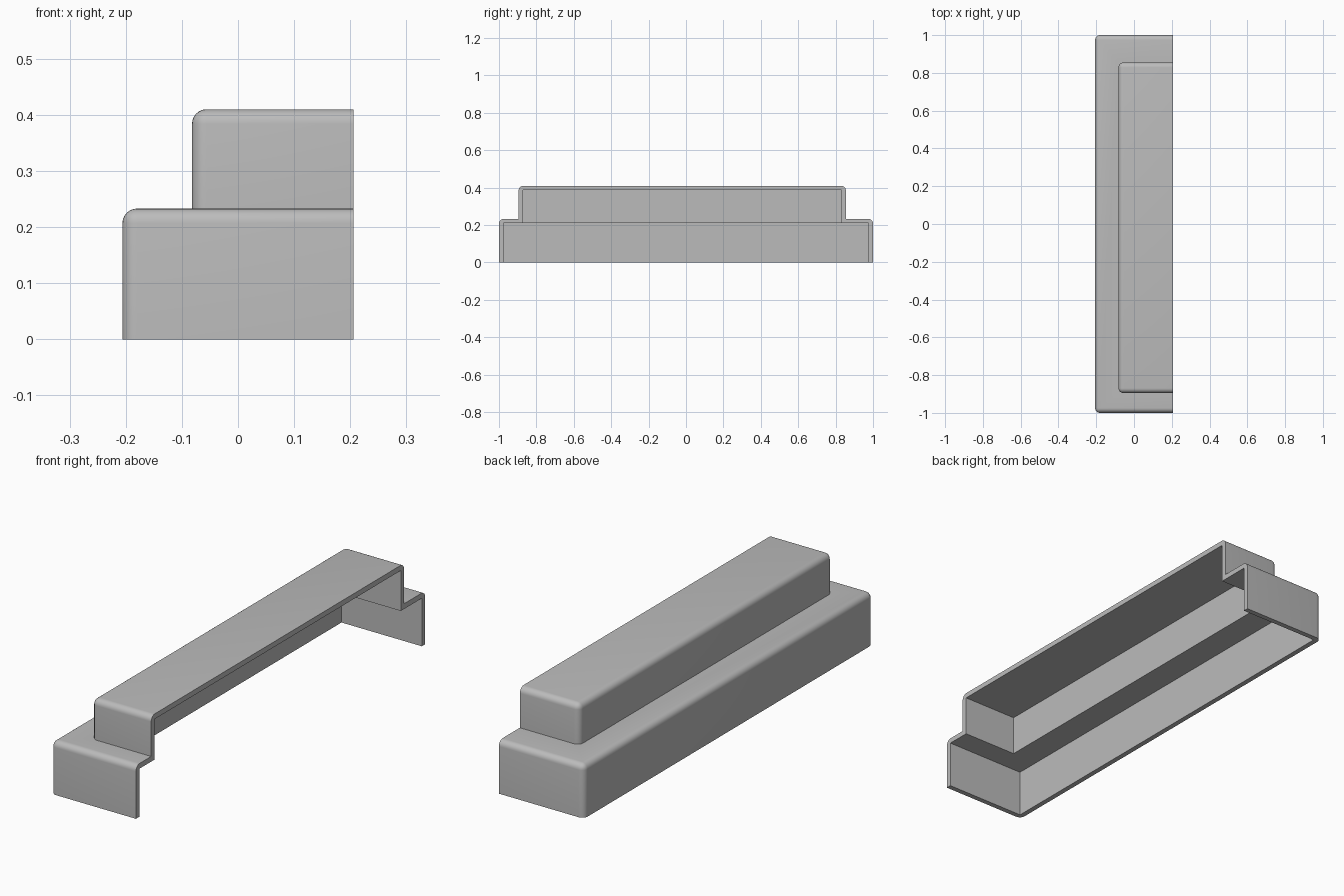
import bpy
import bmesh
import math

default = bpy.data.objects.get("Cube")
if default:
    bpy.data.objects.remove(default, do_unlink=True)

OPEN_X = 0.206    # open, cut side of the cover
WALL = 0.023      # shell thickness
FILLET = 0.026    # outer edge rounding

grey = bpy.data.materials.new("plain grey")
grey.use_nodes = True
colour = (0.5, 0.5, 0.5, 1)
grey.diffuse_color = colour
grey.node_tree.nodes["Principled BSDF"].inputs["Base Color"].default_value = colour


def block(name, x, y, z, rounded=False):
    """Box from (min, max) pairs, optionally rounded on top and closed corners."""
    bm = bmesh.new()
    bmesh.ops.create_cube(bm, size=1)
    for v in bm.verts:
        v.co = [span[c > 0] for span, c in zip((x, y, z), v.co)]
    if rounded:
        edges = []
        for e in bm.edges:
            a, b = (v.co for v in e.verts)
            on_open_side = min(a.x, b.x) > x[1] - 0.001
            on_bottom = max(a.z, b.z) < z[0] + 0.001
            if not on_open_side and not on_bottom:
                edges.append(e)
        bmesh.ops.bevel(bm, geom=edges, offset=FILLET, segments=6,
                        profile=0.5, affect='EDGES', clamp_overlap=True)
    bmesh.ops.recalc_face_normals(bm, faces=bm.faces)
    mesh = bpy.data.meshes.new(name)
    bm.to_mesh(mesh)
    bm.free()
    mesh.materials.append(grey)
    obj = bpy.data.objects.new(name, mesh)
    bpy.context.collection.objects.link(obj)
    return obj


def combine(target, other, operation):
    """Apply a boolean and discard the helper."""
    other.hide_render = True
    mod = target.modifiers.new(operation.lower(), 'BOOLEAN')
    mod.operation = operation
    mod.solver = 'EXACT'
    mod.object = other
    bpy.context.view_layer.objects.active = target
    bpy.ops.object.modifier_apply(modifier=mod.name)
    bpy.data.objects.remove(other, do_unlink=True)


# Outer body: wide base with a smaller raised step
LOWER = ((-0.206, OPEN_X), (-1, 1), (0, 0.233))
UPPER = ((-0.082, OPEN_X), (-0.895, 0.855), (0.1, 0.41))
cover = block("stepped_cover", *LOWER, rounded=True)
combine(cover, block("raised_step", *UPPER, rounded=True), 'UNION')

# Hollow: same two steps inset by the wall, open below and at the cut side
for name, (x, y, z) in (("lower_hollow", LOWER), ("upper_hollow", UPPER)):
    hollow = block(name, (x[0] + WALL, OPEN_X + 0.1),
                   (y[0] + WALL, y[1] - WALL), (z[0] - 0.1, z[1] - WALL))
    combine(cover, hollow, 'DIFFERENCE')

# Smooth fillets, sharp corners
bpy.ops.object.select_all(action='DESELECT')
cover.select_set(True)
bpy.context.view_layer.objects.active = cover
bpy.ops.object.shade_smooth_by_angle(angle=math.radians(30))
